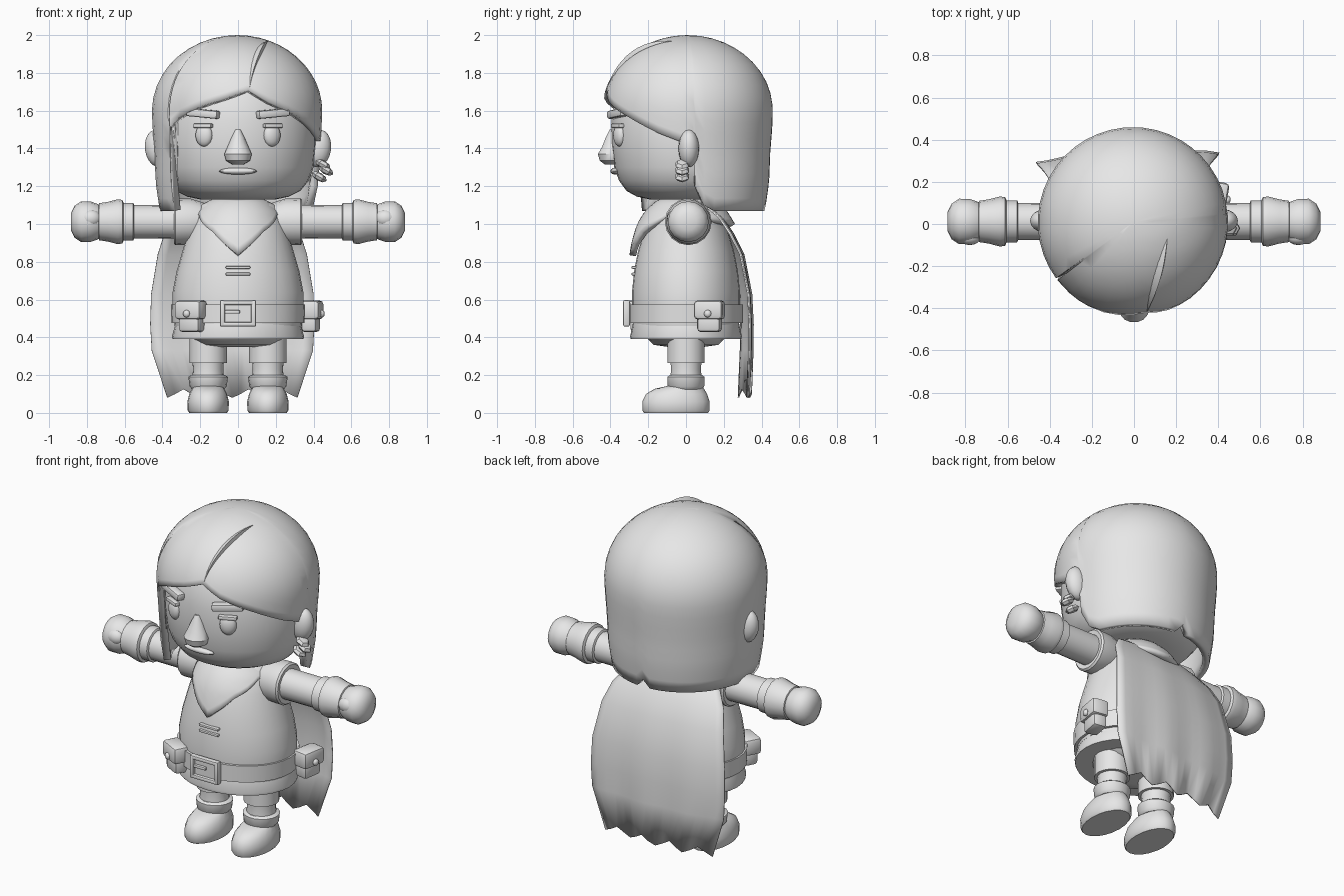
import bpy, bmesh, math
from mathutils import Matrix, Vector

if "Cube" in bpy.data.objects:
    bpy.data.objects.remove(bpy.data.objects["Cube"])

grey = bpy.data.materials.new("plain_grey")
grey.diffuse_color = (0.8, 0.8, 0.8, 1)
grey.use_nodes = True
grey.node_tree.nodes["Principled BSDF"].inputs["Base Color"].default_value = grey.diffuse_color
I = Matrix.Identity(4)
T = Matrix.Translation


def R(deg, axis):
    return Matrix.Rotation(math.radians(deg), 4, axis)


def finish(name, bm):
    bmesh.ops.remove_doubles(bm, verts=bm.verts, dist=1e-5)
    bmesh.ops.recalc_face_normals(bm, faces=bm.faces)
    me = bpy.data.meshes.new(name)
    bm.to_mesh(me)
    bm.free()
    me.materials.append(grey)
    ob = bpy.data.objects.new(name, me)
    bpy.context.collection.objects.link(ob)
    return ob


def grid(name, rows, closed=False):
    """Surface through rows of points."""
    bm = bmesh.new()
    vs = [[bm.verts.new(p) for p in row] for row in rows]
    n = len(rows[0])
    for a, b in zip(vs, vs[1:]):
        for i in range(n if closed else n - 1):
            j = (i + 1) % n
            bm.faces.new((a[i], a[j], b[j], b[i]))
    return finish(name, bm)


def loft(name, rings, n=20, m=I):
    """Closed body through ellipses (z, rx, ry, y offset)."""
    rings = [(r + (0,))[:4] for r in rings]
    ends = [(rings[k][0], 0, 0, rings[k][3]) for k in (0, -1)]
    rings = [ends[0]] + rings + [ends[1]]
    rows = [[m @ Vector((rx * math.cos(2 * math.pi * i / n),
                         oy + ry * math.sin(2 * math.pi * i / n), z))
             for i in range(n)] for z, rx, ry, oy in rings]
    return grid(name, rows, True)


def ball(name, loc, size, rot=I, n=16, k=10):
    rings = [(-math.cos(math.pi * i / k), math.sin(math.pi * i / k), math.sin(math.pi * i / k))
             for i in range(k + 1)]
    return loft(name, rings, n, T(loc) @ rot @ Matrix.Diagonal((*size, 1)))


def box(name, loc, size, rot=I, bevel=0.0, base=I):
    bm = bmesh.new()
    bmesh.ops.create_cube(bm, size=1, matrix=base @ T(loc) @ rot @ Matrix.Diagonal((*size, 1)))
    if bevel:
        bmesh.ops.bevel(bm, geom=bm.edges[:], offset=bevel, segments=2, profile=0.5, affect='EDGES')
    return finish(name, bm)


def shell(name, profile, hem, thick, centre, m=18):
    """Round shell (r, z) cut along a hem of (angle, z); angle 0 is the front."""
    dist = [0]
    for p, q in zip(profile, profile[1:]):
        dist.append(dist[-1] + math.dist(p, q))

    def at(d):
        for i in range(len(profile) - 1):
            if d <= dist[i + 1] or i == len(profile) - 2:
                f = (d - dist[i]) / (dist[i + 1] - dist[i])
                return [a + (b - a) * f for a, b in zip(profile[i], profile[i + 1])]

    def length_to(z):
        for i in range(len(profile) - 1):
            z0, z1 = profile[i][1], profile[i + 1][1]
            if z >= z1:
                return dist[i] + (dist[i + 1] - dist[i]) * (z0 - z) / (z0 - z1)
        return dist[-1]

    cols = []
    for (a0, z0), (a1, z1) in zip(hem, hem[1:]):
        steps = max(1, round((a1 - a0) / 8))
        cols += [(a0 + (a1 - a0) * i / steps, z0 + (z1 - z0) * i / steps) for i in range(steps)]
    rows = []
    for k in range(m + 1):
        row = []
        for a, z in cols:
            r, h = at(length_to(z) * k / m)
            a = math.radians(a)
            row.append((centre[0] + r * math.sin(a), centre[1] - r * math.cos(a), h))
        rows.append(row)
    ob = grid(name, rows, True)
    mod = ob.modifiers.new("thickness", 'SOLIDIFY')
    mod.thickness, mod.offset = thick, -1
    return ob


# Head and face
loft("head", [(1.13, .2, .19), (1.145, .27, .26), (1.175, .33, .315), (1.23, .375, .355), (1.3, .4, .38),
              (1.42, .413, .395), (1.55, .413, .395), (1.68, .38, .37), (1.8, .3, .3), (1.88, .15, .15)], 32)
loft("nose", [(1.315, .03, .03, -.40), (1.335, .063, .058, -.40), (1.37, .073, .068, -.40),
              (1.41, .055, .05, -.395), (1.46, .034, .035, -.39), (1.5, .015, .02, -.385)], 14)
ball("lips", (0, -.375, 1.28), (.1, .025, .018))
for s, side in ((-1, "right"), (1, "left")):
    ball(side + "_eye", (s * .18, -.352, 1.47), (.048, .03, .06), R(s * 24, 'Z'))
    box(side + "_eyelid", (s * .185, -.362, 1.52), (.105, .035, .022), R(s * 24, 'Z'), .006)
    box(side + "_brow", (s * .185, -.362, 1.585), (.18, .05, .042), R(s * 24, 'Z') @ R(-s * 5, 'Y'), .01)
    ball(side + "_ear", (s * .425, .015, 1.4), (.068, .055, .1), R(s * 8, 'Y'))
# Earrings on one side
for i, (x, z) in enumerate(((.45, 1.315), (.465, 1.285), (.43, 1.25))):
    ball("earring_%d" % i, (x, -.02, z), (.045, .04, .022), R(30, 'Y'), 6, 4)

# Hair with a parted fringe and one long side lock
dome = [(.452 * math.sin(math.pi * i / 24), 1.6 + .4 * math.cos(math.pi * i / 24)) for i in range(13)]
shell("hair", dome + [(.448, 1.5), (.438, 1.38), (.432, 1.22), (.41, 1.07)],
      [(-180, 1.12), (-174, 1.07), (-54, 1.07), (-52.5, 1.51), (-42, 1.57), (-28, 1.615), (-8, 1.665),
       (8, 1.71), (22, 1.645), (45, 1.57), (70, 1.48), (94, 1.41), (95.5, 1.2), (102, 1.1),
       (110, 1.07), (174, 1.07), (180, 1.12)], .04, (-.005, .008))
# Raised crease along the parting
lines = [[], [], []]
for i in range(13):
    t = i / 12
    x, y = .062 + .096 * t, -.425 + .345 * t
    z = 1.6 + .4 * math.sqrt(max(0, 1 - (x * x + y * y) / .452 ** 2))
    w = math.sin(math.pi * t)
    n = Vector((x, y, (z - 1.6) * 1.2)).normalized()
    c = Vector((x, y + .008, z))
    for row, off, up in zip(lines, (-.022, .012, .022), (-.004, .02, -.004)):
        row.append(c + Vector((off * w, 0, 0)) + n * up * w)
grid("hair_parting", lines)

# Torso, belt and hem
loft("neck", [(1.0, .12, .12), (1.16, .12, .12)])
loft("tunic", [(.46, .335, .28), (.55, .347, .286), (.64, .346, .286), (.75, .325, .275), (.86, .293, .253),
               (.97, .262, .22), (1.05, .235, .18), (1.1, .2, .15), (1.13, .14, .12)], 32)
loft("tunic_hem", [(.39, .31, .262), (.39, .347, .292), (.405, .35, .296), (.48, .328, .28)], 32)
loft("hips", [(.35, .14, .1), (.36, .21, .17), (.4, .26, .21)], 24)
loft("belt", [(.475, .34, .29), (.475, .352, .303), (.575, .356, .303), (.575, .34, .29)], 32)
for z in (.77, .735):
    box("chest_lace", (0, -.273, z), (.13, .03, .014), I, .004)
shell("collar", [(.12, 1.14), (.17, 1.115), (.22, 1.065), (.26, 1.0), (.29, .9), (.3, .83)],
      [(-180, 1.0), (-110, 1.03), (-65, 1.05), (-30, .96), (0, .835), (30, .96), (65, 1.05),
       (110, 1.03), (180, 1.0)], .035, (0, 0), 8)

# Buckle
box("buckle_plate", (0, -.305, .527), (.16, .02, .11))
for s in (-1, 1):
    box("buckle_side", (s * .083, -.315, .527), (.026, .035, .14), I, .008)
    box("buckle_bar", (0, -.315, .527 + s * .057), (.19, .035, .024), I, .008)
box("buckle_prong", (-.03, -.322, .535), (.08, .02, .018), I, .005)

# Belt pouches
for name, x, y, turn in (("front_pouch", -.245, -.235, -28), ("side_pouch", .385, .125, 80)):
    base = T((x, y, .51)) @ R(turn, 'Z')
    box(name + "_body", (0, 0, -.03), (.125, .085, .105), I, .02, base)
    box(name + "_flap", (0, -.005, .035), (.155, .105, .1), I, .02, base)
    ball(name + "_button", base @ Vector((0, -.06, .015)), (.02, .015, .02), R(turn, 'Z'), 10, 6)

# Arms (lathed outwards along x) and legs
for s, side in ((-1, "right"), (1, "left")):
    m = T((0, .012, 1.012)) @ R(s * 90, 'Y')

    def arm(name, pts, n=16):
        loft(side + name, [(x, r, r) for x, r in pts], n, m)
    arm("_sleeve", [(.18, .1), (.25, .122), (.33, .124), (.34, .115), (.335, .09)])
    arm("_arm", [(.25, .09), (.57, .088)])
    arm("_wrist_band", [(.55, .09), (.555, .1), (.62, .1), (.625, .09)])
    arm("_glove_cuff", [(.605, .1), (.612, .115), (.635, .119), (.69, .105), (.735, .098), (.74, .085)])
    arm("_hand", [(.72, .08), (.745, .095), (.78, .107), (.83, .108), (.865, .085), (.885, .045)])
    ball(side + "_thumb", (s * .78, -.06, 1.03), (.055, .04, .045))

    leg = T((s * .158, 0, 0))
    loft(side + "_trouser", [(.265, .085, .085), (.265, .1, .1), (.42, .1, .1)], 18, leg)
    loft(side + "_ankle", [(.18, .085, .085), (.23, .08, .08), (.28, .084, .084)], 18, leg)
    loft(side + "_boot_cuff", [(.125, .085, .085), (.14, .098, .098), (.19, .105, .1), (.2, .09, .088)], 18, leg)
    loft(side + "_boot", [(0, .1, .17, -.053), (.012, .108, .178, -.053), (.06, .11, .178, -.053),
                          (.1, .1, .162, -.05), (.128, .085, .13, -.035), (.145, .075, .085, 0)], 20, leg)

# Cape with a ragged lower edge
rows = []
for z, y, w in ((1.09, .13, .22), (1.04, .19, .29), (.95, .25, .36), (.84, .305, .395), (.63, .345, .43),
                (.47, .352, .435), (.33, .35, .427), (.1, .34, .345)):
    row = []
    for i in range(17):
        u = i / 8 - 1
        fold = .008 * math.sin(u * 9) * (1.1 - z)
        jag = (.025 if i % 4 == 2 else -.02 if i % 4 == 0 else 0) if z < .2 else 0
        row.append((-.03 + w * u, y - .035 * u * u + .02 * u + fold, z + jag))
    rows.append(row)
cape = grid("cape", rows)
cape.modifiers.new("thickness", 'SOLIDIFY').thickness = .008

# Smooth shading with sharp creases
for ob in bpy.context.scene.objects:
    ob.select_set(True)
    bpy.context.view_layer.objects.active = ob
bpy.ops.object.shade_smooth_by_angle(angle=math.radians(38))
